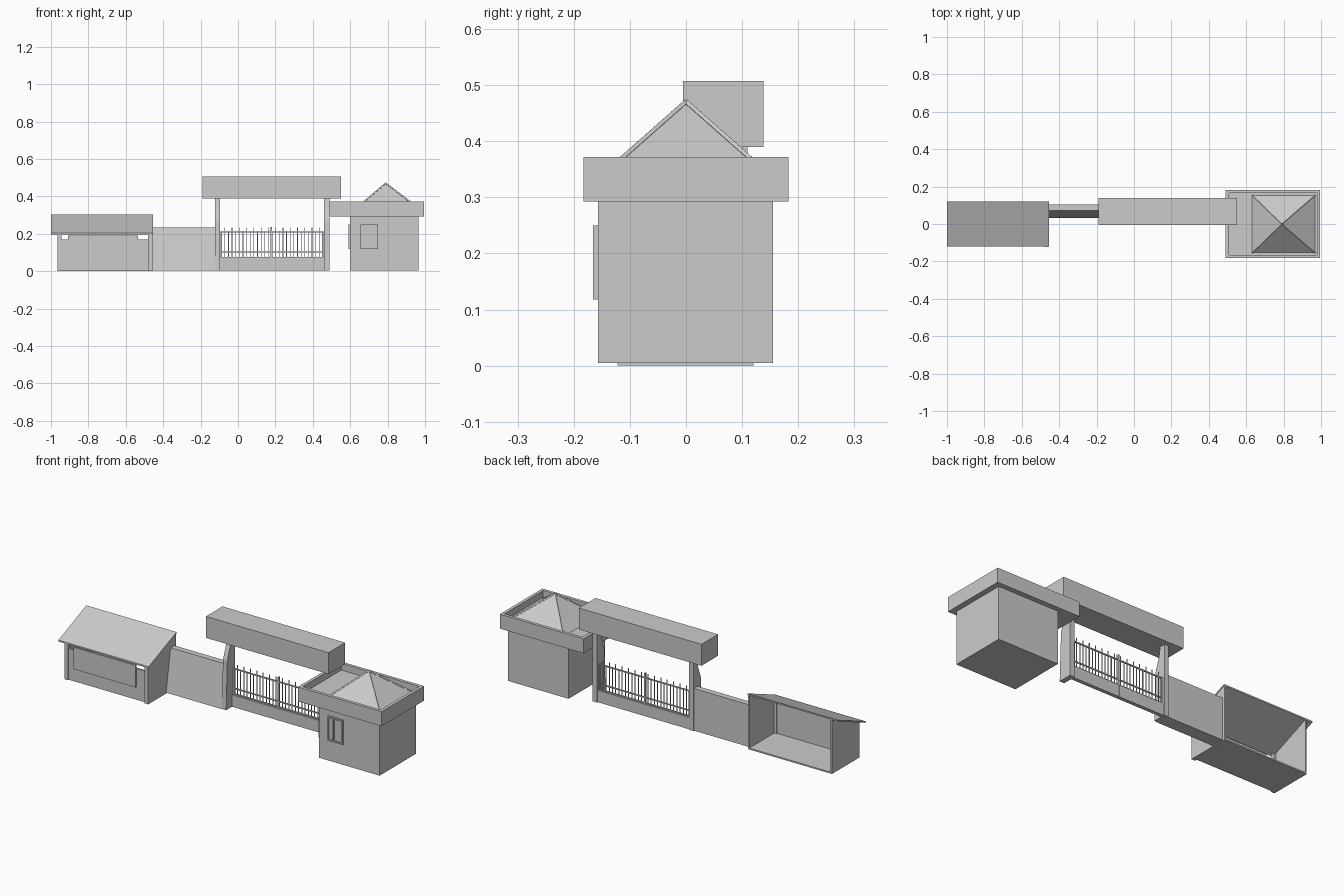
import bpy, bmesh
from mathutils import Vector

if "Cube" in bpy.data.objects:
    bpy.data.objects.remove(bpy.data.objects["Cube"])

grey = bpy.data.materials.new("plain_grey")
grey.diffuse_color = (0.6, 0.6, 0.6, 1)
grey.use_nodes = True
grey.node_tree.nodes["Principled BSDF"].inputs["Base Color"].default_value = grey.diffuse_color


def finish(name, bm):
    bmesh.ops.recalc_face_normals(bm, faces=bm.faces)
    me = bpy.data.meshes.new(name)
    bm.to_mesh(me)
    bm.free()
    me.materials.append(grey)
    ob = bpy.data.objects.new(name, me)
    bpy.context.collection.objects.link(ob)
    return ob


def add_box(bm, x0, x1, y0, y1, z0, z1):
    vs = bmesh.ops.create_cube(bm, size=1)["verts"]
    for v in vs:
        v.co = Vector((x1 if v.co.x > 0 else x0,
                       y1 if v.co.y > 0 else y0,
                       z1 if v.co.z > 0 else z0))


def boxes(name, *dims):
    bm = bmesh.new()
    for d in dims:
        add_box(bm, *d)
    return finish(name, bm)


def extrude_x(name, profile, x0, x1):
    """Extrude a (y, z) outline along x."""
    bm = bmesh.new()
    f = bm.faces.new([bm.verts.new((x0, y, z)) for y, z in profile])
    r = bmesh.ops.extrude_face_region(bm, geom=[f])
    for v in r["geom"]:
        if isinstance(v, bmesh.types.BMVert):
            v.co.x = x1
    return finish(name, bm)


# Guard house body
boxes("guard_house_body", (0.60, 0.965, -0.157, 0.155, 0.005, 0.30))

# Flat roof with raised rim
bm = bmesh.new()
add_box(bm, 0.49, 0.995, -0.183, 0.183, 0.293, 0.372)
bm.faces.ensure_lookup_table()
top = max(bm.faces, key=lambda f: f.calc_center_median().z)
bmesh.ops.inset_region(bm, faces=[top], thickness=0.024)
r = bmesh.ops.extrude_face_region(bm, geom=[top])
bmesh.ops.delete(bm, geom=[top], context="FACES")
for v in r["geom"]:
    if isinstance(v, bmesh.types.BMVert):
        v.co.z = 0.335
finish("guard_house_roof_rim", bm)

# Pyramid roof with hip strips
apex = Vector((0.79, 0, 0.47))
corners = [Vector((x, y, 0.335)) for x, y in
           ((0.632, -0.153), (0.967, -0.153), (0.967, 0.153), (0.632, 0.153))]
bm = bmesh.new()
a = bm.verts.new(apex)
base = [bm.verts.new(c) for c in corners]
bm.faces.new(base)
for i in range(4):
    bm.faces.new((base[i], base[(i + 1) % 4], a))
finish("pyramid_roof", bm)
for c in corners:
    d = apex - c
    bm = bmesh.new()
    bmesh.ops.create_cone(bm, cap_ends=True, segments=4, radius1=0.005,
                          radius2=0.005, depth=d.length)
    ob = finish("roof_hip_strip", bm)
    ob.rotation_mode = "QUATERNION"
    ob.rotation_quaternion = d.to_track_quat("Z", "Y")
    ob.location = (apex + c) / 2

# Windows: frame bars and pane, on the front and the left side
t = 0.007
for side in ("front", "left"):
    parts = []
    u0, um, u1 = (0.655, 0.69, 0.748) if side == "front" else (-0.145, -0.09, -0.055)
    rects = [(u0, u0 + t, 0.12, 0.25), (um - t / 2, um + t / 2, 0.12, 0.25),
             (u1 - t, u1, 0.12, 0.25), (u0, u1, 0.118, 0.125), (u0, u1, 0.243, 0.25)]
    for p, q, z0, z1 in rects:
        parts.append((p, q, -0.166, -0.156, z0, z1) if side == "front"
                     else (0.590, 0.601, p, q, z0, z1))
    boxes(side + "_window_frame", *parts)
    boxes(side + "_window_pane", (u0, u1, -0.160, -0.156, 0.12, 0.25) if side == "front"
          else (0.597, 0.601, u0, u1, 0.12, 0.25))

# Gateway beam and tapered columns
boxes("gate_beam", (-0.19, 0.55, -0.005, 0.138, 0.39, 0.507))
column = [(0.035, 0.005), (0.11, 0.005), (0.11, 0.392), (0.078, 0.392),
          (0.07, 0.34), (0.045, 0.27)]
for x0, x1 in ((-0.122, -0.096), (0.46, 0.488)):
    extrude_x("gate_column", column, x0, x1)

# Gate: solid lower panels, rails, posts and bars
boxes("gate_lower_panel", (-0.096, 0.1785, 0.085, 0.105, 0.005, 0.07),
      (0.1795, 0.46, 0.085, 0.105, 0.005, 0.07))
boxes("gate_rails", *[(-0.096, 0.46, 0.093, 0.099, z, z + 0.006)
                      for z in (0.07, 0.10, 0.207)])
boxes("gate_posts", *[(x - 0.004, x + 0.004, 0.091, 0.101, 0.065, h)
                      for x, h in ((-0.09, 0.213), (0.179, 0.237), (0.454, 0.213))])
bars = []
for i in range(1, 28):
    x = -0.09 + i * 0.544 / 28
    h = 0.235 if i % 2 else 0.215
    bars.append((x - 0.0018, x + 0.0018, 0.0942, 0.0978, 0.068, h))
boxes("gate_bars", *bars)

# Sloping wall between gate and shelter
extrude_x("sloping_wall", [(0.033, 0.005), (0.105, 0.005), (0.105, 0.235),
                           (0.072, 0.235)], -0.457, -0.12)

# Shelter, open at the back: floor, front wall, end walls, board, roof
boxes("shelter_floor", (-0.965, -0.457, -0.11, 0.12, 0.0, 0.008))
boxes("shelter_front_wall", (-0.95, -0.475, -0.11, -0.10, 0.005, 0.17))
boxes("notice_board", (-0.91, -0.535, -0.118, -0.109, 0.07, 0.19))
end_wall = [(-0.11, 0.0), (0.12, 0.0), (0.12, 0.296), (-0.11, 0.202)]
extrude_x("left_end_wall", end_wall, -0.965, -0.957)
extrude_x("right_end_wall", end_wall, -0.466, -0.457)
boxes("shelter_posts", (-0.965, -0.945, -0.117, -0.095, 0.0, 0.204),
      (-0.48, -0.457, -0.122, -0.095, 0.0, 0.204))
extrude_x("shelter_roof", [(-0.12, 0.197), (0.12, 0.295), (0.12, 0.303),
                           (-0.12, 0.205)], -1.0, -0.455)
